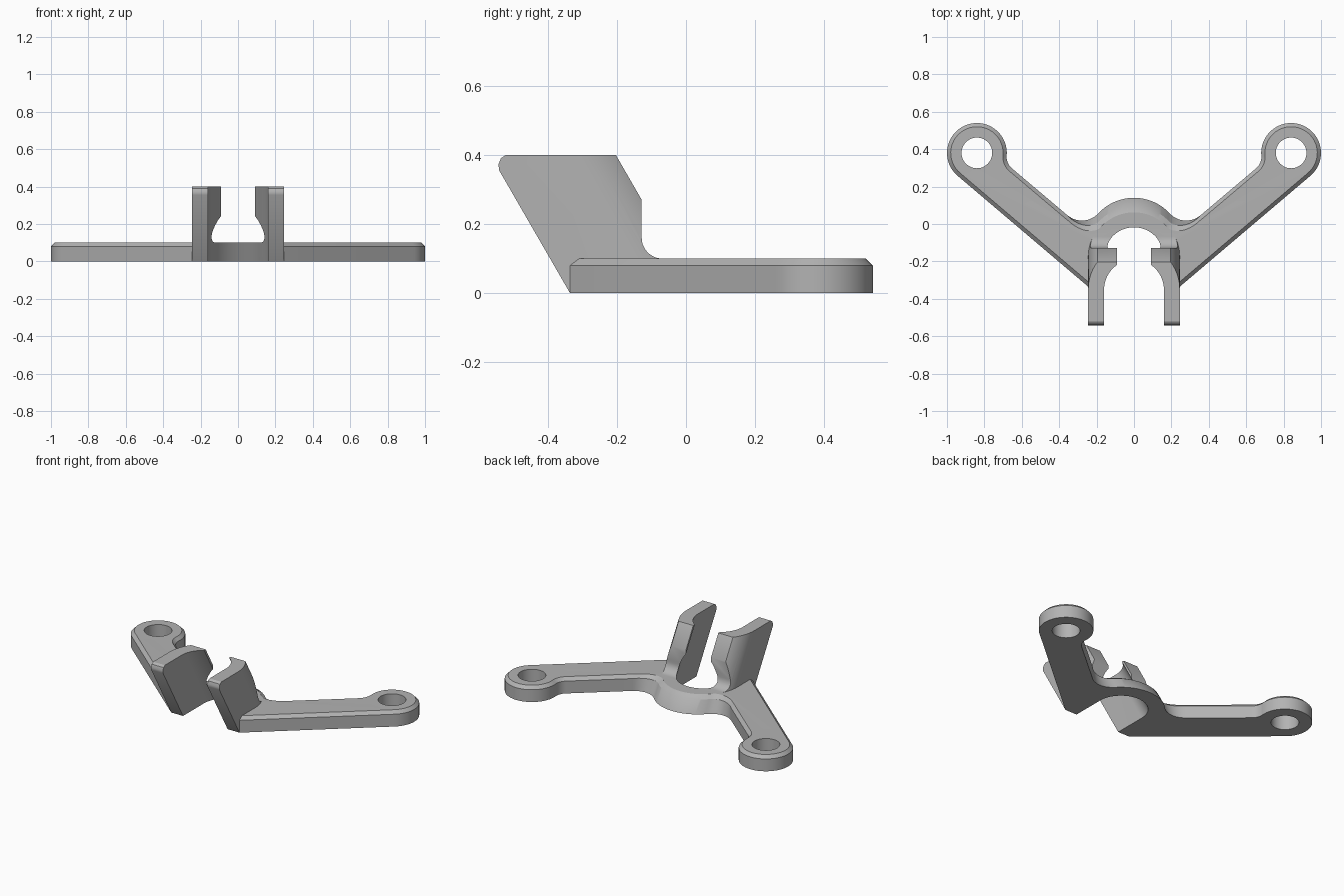
import bpy, bmesh
from math import sin, cos, atan2, radians, sqrt, pi, tan
from mathutils import Vector

if "Cube" in bpy.data.objects:
    bpy.data.objects.remove(bpy.data.objects["Cube"])

grey = bpy.data.materials.new("light_grey")
grey.use_nodes = True
grey.diffuse_color = (0.45, 0.45, 0.45, 1)
grey.node_tree.nodes["Principled BSDF"].inputs["Base Color"].default_value = grey.diffuse_color

SLANT = tan(radians(30))     # lean of the clip towards the front
HUB = Vector((0, -0.12))     # clip axis at ground level
EAR = Vector((0.84, 0.38))
EAR_R, HUB_R = 0.16, 0.26
THICK, CHAMFER = 0.1, 0.02


def arc(c, r, a0, a1, n=14):
    return [Vector((c[0] + r * cos(a0 + (a1 - a0) * i / n),
                    c[1] + r * sin(a0 + (a1 - a0) * i / n))) for i in range(n + 1)]


def make_object(name, bm):
    bmesh.ops.recalc_face_normals(bm, faces=bm.faces)
    mesh = bpy.data.meshes.new(name)
    bm.to_mesh(mesh)
    bm.free()
    mesh.materials.append(grey)
    ob = bpy.data.objects.new(name, mesh)
    bpy.context.collection.objects.link(ob)
    return ob


def prism(name, pts, lo, hi, place):
    """Extrude a 2D outline between two levels; place maps (u, v, level) to 3D."""
    bm = bmesh.new()
    rings = [[bm.verts.new(place(p[0], p[1], w)) for p in pts] for w in (lo, hi)]
    for ring in rings:
        bm.faces.new(ring)
    for i in range(len(pts)):
        j = (i + 1) % len(pts)
        bm.faces.new((rings[0][i], rings[0][j], rings[1][j], rings[1][i]))
    return make_object(name, bm)


def upright(u, v, w):
    return (u, v, w)


def leaning(u, v, w):
    return (u, v - SLANT * w, w)


def sideways(u, v, w):
    return (w, u, v)


def combine(target, tool, operation):
    mod = target.modifiers.new(operation, "BOOLEAN")
    mod.object, mod.operation, mod.solver = tool, operation, "EXACT"
    bpy.ops.object.select_all(action="DESELECT")
    bpy.context.view_layer.objects.active = target
    target.select_set(True)
    bpy.ops.object.modifier_apply(modifier=mod.name)
    bpy.data.objects.remove(tool)


def u_shape(r):
    """Round at the back, straight and open towards the front."""
    return [Vector((r, -1))] + arc(HUB, r, 0, pi, 40) + [Vector((-r, -1))]


# Base plate outline: corner, ear, arm edge and hub, blended with fillets
corner = Vector((0.245, -0.335))
tilt = radians(40.2)
along = Vector((cos(tilt), sin(tilt)))
across = Vector((-sin(tilt), cos(tilt)))
edge = corner + across * 0.22


def fillet_centre(c, r, f, side):
    """Centre of a fillet of radius f between the arm edge and a circle."""
    start = edge + across * f
    t = (c - start).dot(along)
    gap = (c - start).dot(across)
    return start + along * (t + side * sqrt((r + f) ** 2 - gap ** 2))


def heading(a, b):
    return atan2(b.y - a.y, b.x - a.x)


ear_fillet, hub_fillet = 0.08, 0.12
fe = fillet_centre(EAR, EAR_R, ear_fillet, -1)
fh = fillet_centre(HUB, HUB_R, hub_fillet, 1)
down = tilt - pi / 2
half = [corner]
half += arc(EAR, EAR_R, down, heading(EAR, fe) % (2 * pi), 36)
half += arc(fe, ear_fillet, heading(fe, EAR), down)[1:]
half += arc(fh, hub_fillet, down, heading(fh, HUB))
half += arc(HUB, HUB_R, heading(HUB, fh), pi / 2, 18)[1:]
outline = half + [Vector((-p.x, p.y)) for p in reversed(half[:-1])]

# Base plate with chamfered top edge and leaning hub wall
bm = bmesh.new()
floor = bm.faces.new([bm.verts.new((p.x, p.y, 0)) for p in outline])
bm.normal_update()
up = bmesh.ops.extrude_face_region(bm, geom=[floor], use_keep_orig=True)
top = [g for g in up["geom"] if isinstance(g, bmesh.types.BMFace)][0]
for v in top.verts:
    v.co.z = THICK - CHAMFER
bmesh.ops.recalc_face_normals(bm, faces=bm.faces)
bm.normal_update()
bmesh.ops.inset_region(bm, faces=[top], thickness=CHAMFER, use_even_offset=True)
for v in top.verts:
    v.co.z = THICK
x_full = (HUB + (fh - HUB).normalized() * HUB_R).x
x_none = (fh - across * hub_fillet).x
for v in bm.verts:
    if v.co.y > -0.2:
        weight = (x_none - abs(v.co.x)) / (x_none - x_full)
        v.co.y -= SLANT * v.co.z * min(1, max(0, weight))
bracket = make_object("clip_bracket", bm)

# Clip jaws: side profile trimmed to the leaning outer round
profile = [(-0.335, 0), (-0.54, 0.355), (-0.542, 0.372), (-0.535, 0.39), (-0.52, 0.4),
           (-0.203, 0.4), (-0.128, 0.27)]
profile += arc((-0.068, 0.16), 0.06, pi, 1.5 * pi, 10)
profile += [(-0.068, 0.05), (-0.3, 0.05)]
jaws = prism("clip_jaws", profile, -0.4, 0.4, sideways)
combine(jaws, prism("jaw_round", u_shape(0.245), -0.1, 0.6, leaning), "INTERSECT")
combine(bracket, jaws, "UNION")

# Leaning tube seat and the snap gap between the jaws
combine(bracket, prism("tube_seat", u_shape(0.16), -0.1, 0.6, leaning), "DIFFERENCE")
gap = [(-0.09, -0.8), (0.09, -0.8), (0.09, 0.05), (-0.09, 0.05)]
combine(bracket, prism("snap_gap", gap, 0.15, 0.6, upright), "DIFFERENCE")

# Screw holes in the ears
for side in (-1, 1):
    ring = arc((side * EAR.x, EAR.y), 0.082, 0, 2 * pi, 48)[:-1]
    combine(bracket, prism("screw_hole", ring, -0.1, 0.3, upright), "DIFFERENCE")

bpy.ops.object.select_all(action="DESELECT")
bracket.select_set(True)
bpy.context.view_layer.objects.active = bracket
bpy.ops.object.shade_smooth_by_angle(angle=radians(30))
